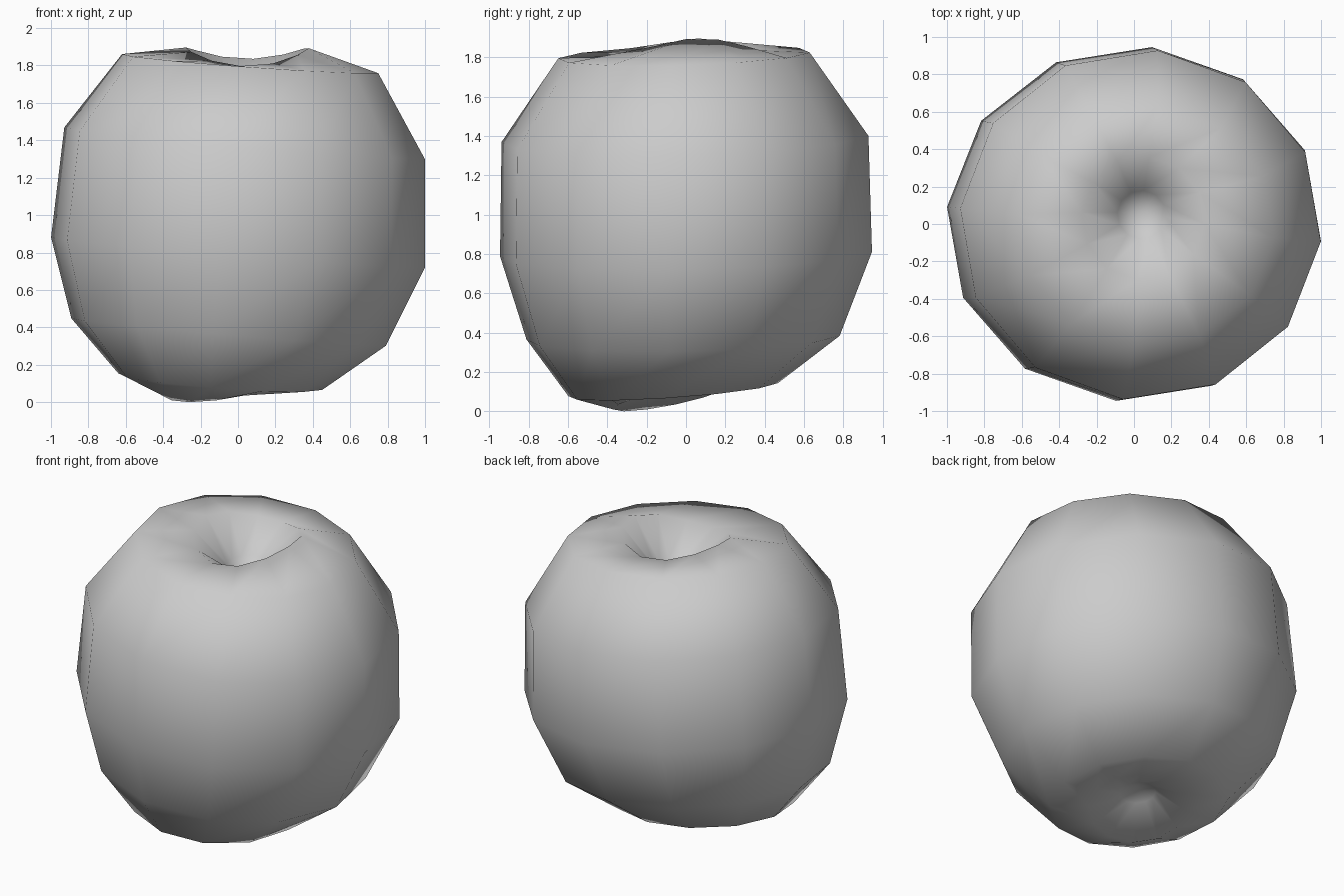
import bpy, bmesh, math

if "Cube" in bpy.data.objects:
    bpy.data.objects.remove(bpy.data.objects["Cube"])

SIDES = 12
PHASE = math.radians(-5.5)

# Fruit profile: centre x, centre y, radius x, radius y, and height at each angle
def tilted(z, sx, sy):
    return lambda a, rx, ry: z + sx * rx * math.cos(a) + sy * ry * math.sin(a)

def top_lip(a, rx, ry):
    return 1.815 + 0.08 * math.cos(a) ** 2 + 0.02 * math.sin(a)

def bottom_lip(a, rx, ry):
    return 0.07 - 0.07 * math.cos(a - PHASE + math.radians(120))

rings = [
    (-0.07, -0.05, 0.11, 0.11, tilted(0.16, 0, 0.1)),
    (-0.09, -0.08, 0.29, 0.29, bottom_lip),
    (-0.095, -0.065, 0.548, 0.535, tilted(0.11, -0.075, 0.07)),
    (-0.05, -0.015, 0.845, 0.80, tilted(0.375, -0.085, 0.02)),
    (0.0, 0.0, 1.004, 0.95, tilted(0.80, -0.08, 0.02)),
    (0.035, -0.005, 0.968, 0.937, tilted(1.385, -0.085, 0.025)),
    (0.065, -0.01, 0.688, 0.642, tilted(1.81, -0.072, 0.03)),
    (0.05, 0.03, 0.33, 0.33, top_lip),
    (0.04, 0.05, 0.13, 0.13, tilted(1.66, 0, 0)),
]
bottom_centre = (-0.06, -0.04, 0.20)
top_centre = (0.04, 0.06, 1.54)

# Loft the rings into one closed body with a dimple at each end
bm = bmesh.new()
loops = []
for cx, cy, rx, ry, height in rings:
    loop = []
    for i in range(SIDES):
        a = PHASE + 2 * math.pi * i / SIDES
        loop.append(bm.verts.new((cx + rx * math.cos(a), cy + ry * math.sin(a), height(a, rx, ry))))
    loops.append(loop)

for lower, upper in zip(loops, loops[1:]):
    for i in range(SIDES):
        j = (i + 1) % SIDES
        bm.faces.new((lower[i], lower[j], upper[j], upper[i]))

low, high = bm.verts.new(bottom_centre), bm.verts.new(top_centre)
for i in range(SIDES):
    j = (i + 1) % SIDES
    bm.faces.new((low, loops[0][j], loops[0][i]))
    bm.faces.new((high, loops[-1][i], loops[-1][j]))

# Smooth shading over the coarse outline
for f in bm.faces:
    f.smooth = True
bmesh.ops.recalc_face_normals(bm, faces=bm.faces)
mesh = bpy.data.meshes.new("apple_body")
bm.to_mesh(mesh)
bm.free()
apple = bpy.data.objects.new("apple_body", mesh)
bpy.context.collection.objects.link(apple)
